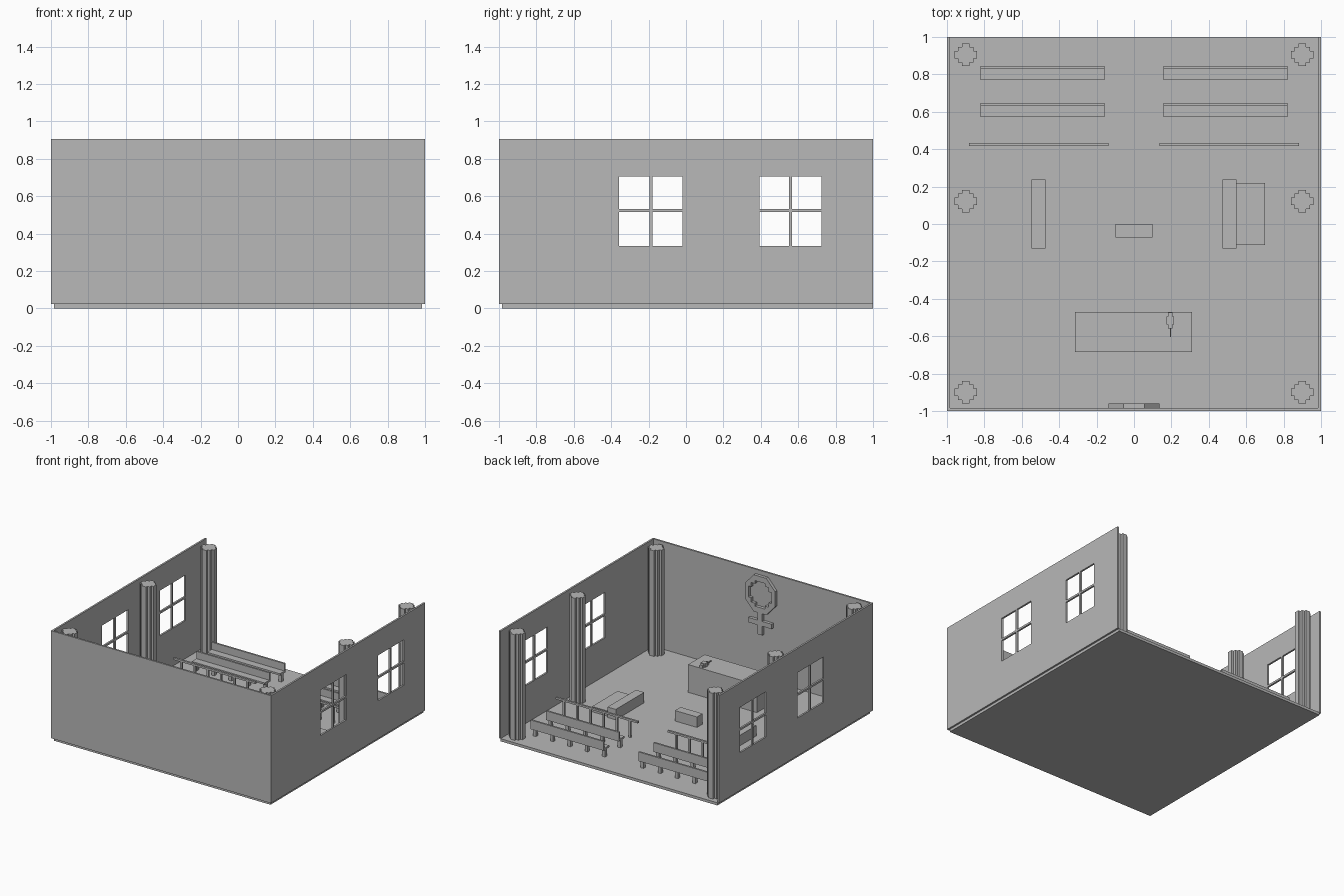
import bpy, bmesh, math

if "Cube" in bpy.data.objects:
    bpy.data.objects.remove(bpy.data.objects["Cube"])

GREY = bpy.data.materials.new("plain grey")
GREY.diffuse_color = (0.48, 0.48, 0.48, 1)
GREY.use_nodes = True
GREY.node_tree.nodes["Principled BSDF"].inputs["Base Color"].default_value = GREY.diffuse_color
FLOOR = 0.022          # top of the floor slab
TOP = 0.905            # top of the walls


def finish(bm, name):
    bmesh.ops.recalc_face_normals(bm, faces=bm.faces)
    me = bpy.data.meshes.new(name)
    bm.to_mesh(me)
    bm.free()
    me.materials.append(GREY)
    ob = bpy.data.objects.new(name, me)
    bpy.context.collection.objects.link(ob)
    return ob


def prism(name, loops, axis, lo, hi):
    """Extrude flat outlines (first outer, rest holes) along an axis."""
    place = {'x': lambda u, v: (lo, u, v),
             'y': lambda u, v: (u, lo, v),
             'z': lambda u, v: (u, v, lo)}[axis]
    d = hi - lo
    step = {'x': (d, 0, 0), 'y': (0, d, 0), 'z': (0, 0, d)}[axis]
    bm = bmesh.new()
    edges = []
    for loop in loops:
        vs = [bm.verts.new(place(u, v)) for u, v in loop]
        edges += [bm.edges.new((vs[i - 1], vs[i])) for i in range(len(vs))]
    if len(loops) == 1:
        bm.faces.new(vs)
    else:
        bmesh.ops.triangle_fill(bm, edges=edges, use_beauty=True)
    out = bmesh.ops.extrude_face_region(bm, geom=bm.faces[:], use_keep_orig=True)
    moved = [g for g in out["geom"] if isinstance(g, bmesh.types.BMVert)]
    bmesh.ops.translate(bm, verts=moved, vec=step)
    return finish(bm, name)


def rect(u0, u1, v0, v1):
    return [(u0, v0), (u1, v0), (u1, v1), (u0, v1)]


def box(name, x0, x1, y0, y1, z0, z1):
    return prism(name, [rect(x0, x1, y0, y1)], 'z', z0, z1)


def stepped(a, b, c, cx=0, cy=0):
    """Blocky round outline: arms of reach a and half width c, square of half width b."""
    quarter = [(a, -c), (a, c), (b, c), (b, b), (c, b)]
    pts = []
    for k in range(4):
        co, si = (1, 0, -1, 0)[k], (0, 1, 0, -1)[k]
        pts += [(cx + co * x - si * y, cy + si * x + co * y) for x, y in quarter]
    # each quarter starts where the next arm begins
    return pts


# Floor and walls
box("floor", -0.985, 0.985, -0.985, 1, 0, FLOOR)
box("front_wall", -1, 1, -1, -0.985, FLOOR, TOP)
panes = []
for y0, y1, y2, y3 in ((-0.358, -0.196, -0.18, -0.018), (0.392, 0.55, 0.566, 0.724)):
    for a, b in ((y0, y1), (y2, y3)):
        for z0, z1 in ((0.333, 0.514), (0.53, 0.706)):
            panes.append(rect(a, b, z0, z1))
for side, x0, x1 in (("left", -1, -0.985), ("right", 0.985, 1)):
    prism(side + "_wall", [rect(-0.985, 1, FLOOR, TOP)] + panes, 'x', x0, x1)

# Columns along the side walls
for x in (-0.9, 0.9):
    for y in (-0.9, 0.122, 0.905):
        prism("column", [stepped(0.06, 0.042, 0.02, x, y)], 'z', FLOOR, 0.89)

for s in (-1, 1):
    def side_box(name, a, b, y0, y1, z0, z1):
        box(name, min(s * a, s * b), max(s * a, s * b), y0, y1, z0, z1)

    # Two rows of public benches
    for y in (0.572, 0.77):
        side_box("bench_seat", 0.158, 0.821, y, y + 0.06, 0.085, 0.1)
        side_box("bench_back", 0.158, 0.821, y + 0.06, y + 0.075, 0.085, 0.16)
        for i in range(5):
            x = 0.175 + i * 0.157
            side_box("bench_leg", x - 0.013, x + 0.013, y + 0.024, y + 0.05, FLOOR, 0.085)

    # Railing
    side_box("rail_top", 0.136, 0.881, 0.417, 0.433, 0.157, 0.173)
    for i in range(6):
        x = 0.21 + i * 0.12
        side_box("rail_post", x - 0.008, x + 0.008, 0.418, 0.432, FLOOR, 0.157)

    # Side tables
    side_box("side_table", 0.472, 0.547, -0.132, 0.237, FLOOR, 0.108)

# Low platform behind the right table, small stand and main desk
box("side_platform", 0.547, 0.70, -0.112, 0.22, FLOOR, 0.065)
box("centre_stand", -0.1, 0.1, -0.073, 0, FLOOR, 0.108)
box("main_desk", -0.315, 0.31, -0.685, -0.47, FLOOR, 0.25)

# Mallet lying on the desk
box("mallet_core", 0.183, 0.207, -0.56, -0.473, 0.25, 0.274)
box("mallet_head", 0.175, 0.215, -0.537, -0.495, 0.25, 0.282)
box("mallet_handle", 0.192, 0.198, -0.603, -0.56, 0.257, 0.265)

# Ring emblem with a cross below, on the inside of the front wall
CZ = 0.718
r = 0.137 / math.cos(math.pi / 8)
octagon = [(r * math.cos(math.pi / 8 + k * math.pi / 4),
            CZ + 1.1 * r * math.sin(math.pi / 8 + k * math.pi / 4)) for k in range(8)]
prism("emblem_ring", [octagon, stepped(0.105, 0.08, 0.045, 0, CZ)], 'y', -0.985, -0.96)
box("emblem_stem", -0.02, 0.02, -0.985, -0.96, 0.39, CZ - 0.15)
for s in (-1, 1):
    box("emblem_arm", min(s * 0.02, s * 0.105), max(s * 0.02, s * 0.105),
        -0.985, -0.96, 0.465, 0.505)
